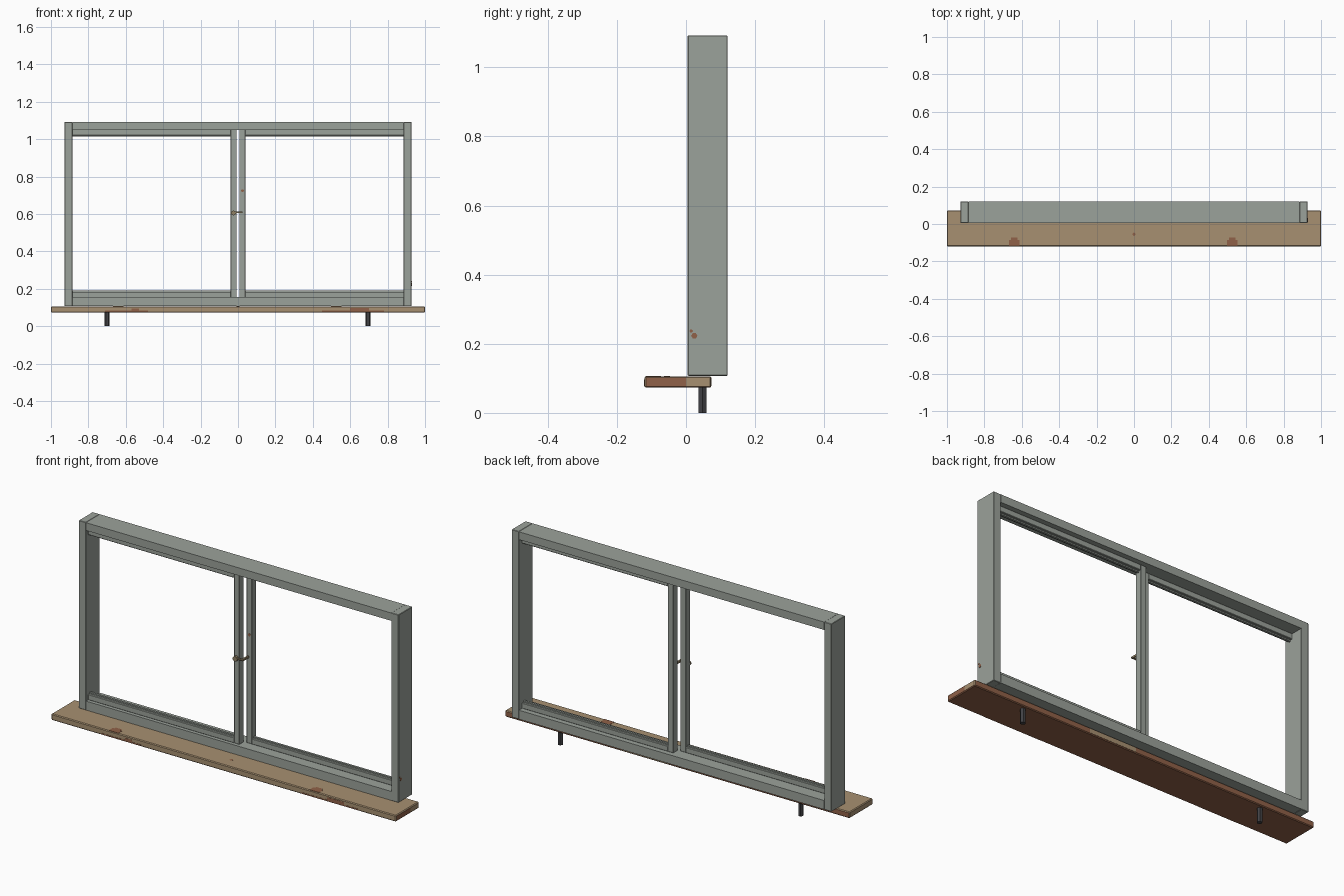
import bpy, bmesh, math
from mathutils import Vector

cube = bpy.data.objects.get("Cube")
if cube:
    bpy.data.objects.remove(cube, do_unlink=True)


def material(name, r, g, b):
    m = bpy.data.materials.new(name)
    m.use_nodes = True
    m.diffuse_color = (r, g, b, 1)
    m.node_tree.nodes["Principled BSDF"].inputs["Base Color"].default_value = (r, g, b, 1)
    return m


PAINT = material("grey green paint", 0.33, 0.36, 0.325)
WOOD = material("tan wood", 0.39, 0.28, 0.165)
BROWN = material("red brown wood", 0.28, 0.12, 0.065)
IRON = material("dark iron", 0.055, 0.055, 0.06)
BRASS = material("dull brass", 0.28, 0.22, 0.13)


def finish(name, bm, *mats):
    mesh = bpy.data.meshes.new(name)
    bm.to_mesh(mesh)
    bm.free()
    for m in mats:
        mesh.materials.append(m)
    ob = bpy.data.objects.new(name, mesh)
    bpy.context.collection.objects.link(ob)
    return ob


def box_mesh(x, y, z, bevel=0):
    """Box from (min, max) pairs."""
    bm = bmesh.new()
    bmesh.ops.create_cube(bm, size=1)
    for v in bm.verts:
        v.co = Vector([(lo + hi) / 2 + c * (hi - lo) for c, (lo, hi) in zip(v.co, (x, y, z))])
    if bevel:
        bmesh.ops.bevel(bm, geom=bm.edges[:], offset=bevel, segments=1, affect='EDGES')
    return bm


def box(name, x, y, z, mat, bevel=0):
    return finish(name, box_mesh(x, y, z, bevel), mat)


def prism(name, centre, radius, depth, sides, mat, axis='Z', turn=0):
    bm = bmesh.new()
    bmesh.ops.create_cone(bm, cap_ends=True, segments=sides, radius1=radius,
                          radius2=radius, depth=depth)
    ob = finish(name, bm, mat)
    ob.location = centre
    ob.rotation_euler = {'X': (0, math.pi / 2, 0), 'Y': (math.pi / 2, 0, 0),
                         'Z': (0, 0, turn)}[axis]
    return ob


# Outer frame
W, IN = 0.928, 0.886
BOTTOM, TOP, LOW, HIGH = 0.107, 1.092, 0.155, 1.05
DEPTH = (0.005, 0.12)
for side, s in (("right", -1), ("left", 1)):
    box(f"frame_{side}_jamb", sorted((s * IN, s * W)), DEPTH, (BOTTOM, TOP), PAINT, 0.002)
box("frame_head", (-IN, IN), DEPTH, (HIGH, TOP - 0.001), PAINT)
box("frame_bottom", (-IN, IN), DEPTH, (BOTTOM + 0.001, LOW), PAINT)

# Sliding sashes, one behind the other
for side, s, y0 in (("right", -1, 0.022), ("left", 1, 0.06)):
    y = (y0, y0 + 0.035)
    bead = (y0 + 0.012, y0 + 0.023)
    span = sorted((s * 0.038, s * IN))
    box(f"{side}_sash_stile", sorted((s * 0.007, s * 0.039)), y, (LOW, HIGH), PAINT, 0.002)
    box(f"{side}_sash_top_rail", span, y, (1.021, HIGH), PAINT, 0.002)
    box(f"{side}_sash_bottom_rail", span, y, (LOW, 0.184), PAINT, 0.002)
    box(f"{side}_top_bead", span, bead, (1.015, 1.023), PAINT)
    box(f"{side}_bottom_bead", span, bead, (0.182, 0.19), PAINT)

# Sill board, brown below, behind and on the front half of the left end
SY, SZ = (-0.12, 0.073), (0.073, 0.106)
bm = box_mesh((-1, 1), SY, SZ, 0.004)
bmesh.ops.bisect_plane(bm, geom=bm.verts[:] + bm.edges[:] + bm.faces[:],
                       plane_co=(0, 0, 0), plane_no=(0, 1, 0))
for f in bm.faces:
    n, c = f.normal, f.calc_center_median()
    if n.z < -0.5 or n.y > 0.8 or (n.x > 0.8 and c.y < 0):
        f.material_index = 1
finish("sill_board", bm, WOOD, BROWN)

# Worn patches on the sill
for x in (-0.64, 0.525):
    box("sill_top_patch", (x - 0.028, x + 0.028), (-0.117, -0.085), (0.105, 0.107), BROWN)
    box("sill_top_patch_tip", (x - 0.018, x + 0.018), (-0.085, -0.073), (0.105, 0.107), BROWN)
for x0, x1, top in ((-0.71, -0.48, 0.083), (-0.57, -0.53, 0.094),
                    (0.45, 0.78, 0.083), (0.6, 0.7, 0.097)):
    box("sill_front_patch", (x0, x1), (-0.121, -0.119), (0.076, top), BROWN)
prism("sill_spot", (0, -0.055, 0.106), 0.009, 0.002, 6, BROWN)
box("sill_back_patch", (0.05, 0.32), (0.072, 0.074), (0.078, 0.102), WOOD)

# Sill pegs
for side, x in (("right", -0.7), ("left", 0.695)):
    prism(f"{side}_peg", (x, 0.048, 0.037), 0.0135, 0.074, 6, IRON, turn=math.pi / 2)

# Latch on the meeting stiles
prism("latch_pivot", (-0.024, 0.015, 0.605), 0.013, 0.014, 10, BRASS, 'Y')
box("latch_lever", (-0.035, 0.025), (0.008, 0.016), (0.604, 0.614), BRASS, 0.002)
box("latch_hook", (0.013, 0.022), (0.014, 0.06), (0.604, 0.614), BRASS)

# Small rust marks on the paint
prism("stile_rust", (0.024, 0.06, 0.725), 0.008, 0.002, 6, BROWN, 'Y')
prism("jamb_rust", (W, 0.024, 0.223), 0.009, 0.002, 6, BROWN, 'X')
prism("jamb_rust_small", (W, 0.015, 0.237), 0.005, 0.002, 6, BROWN, 'X')
